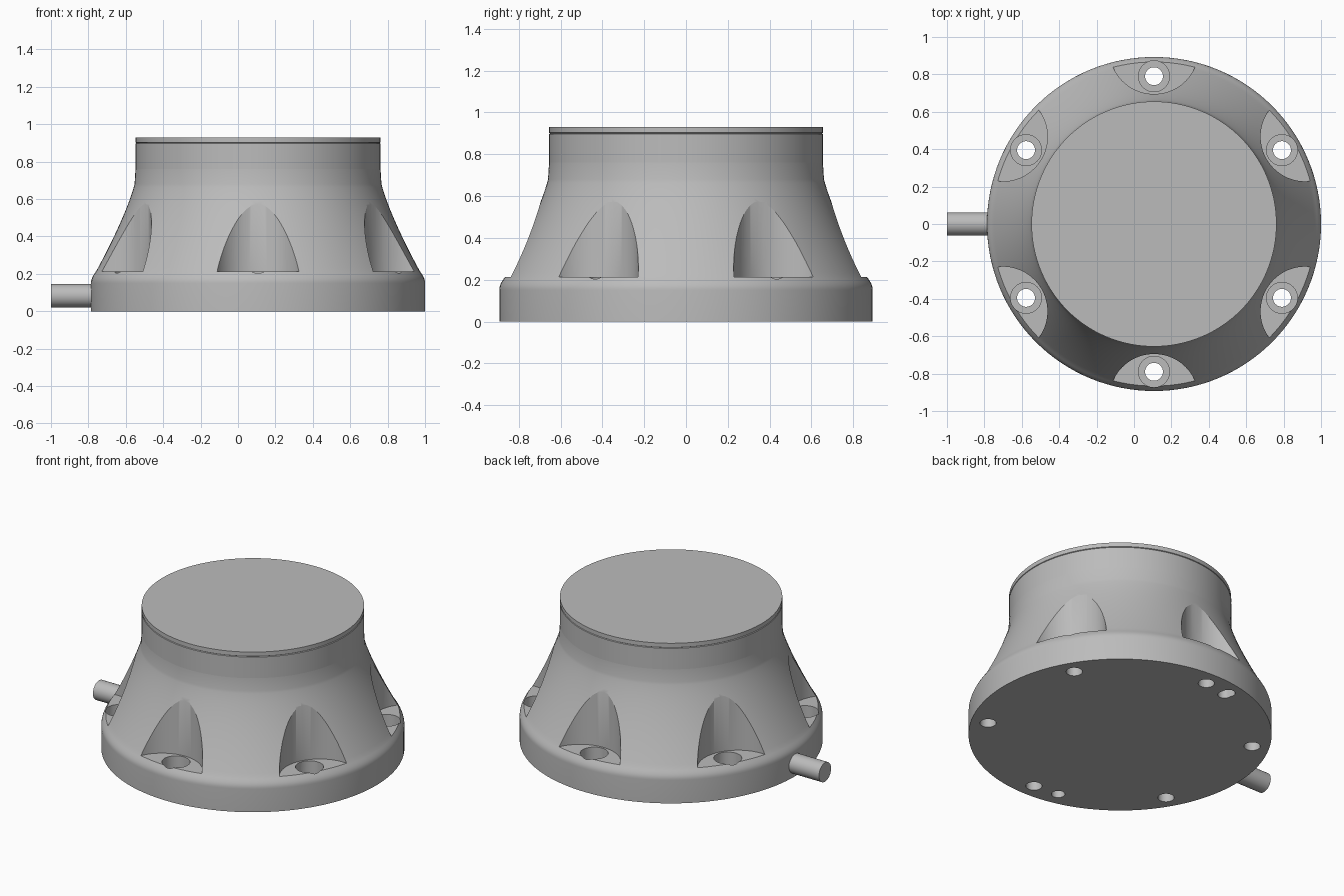
import bpy, bmesh
from math import radians, cos, sin, tau
from mathutils import Vector, Matrix
from mathutils.geometry import interpolate_bezier

if "Cube" in bpy.data.objects:
    bpy.data.objects.remove(bpy.data.objects["Cube"])

AXIS = Vector((0.107, 0, 0))   # axis of the round body
BOLT_R = 0.79                  # bolt circle radius
RIM = 0.655                    # upper collar radius

metal = bpy.data.materials.new("satin grey")
metal.use_nodes = True
grey = (0.5, 0.5, 0.5, 1)
metal.diffuse_color = grey
metal.node_tree.nodes["Principled BSDF"].inputs["Base Color"].default_value = grey


def lathe(bm, profile, centre, steps, stretch=None):
    """Revolve (radius, z) points about a vertical line into a closed solid."""
    verts = [bm.verts.new((r, 0, z)) for r, z in profile]
    edges = [bm.edges.new(pair) for pair in zip(verts, verts[1:])]
    out = bmesh.ops.spin(bm, geom=verts + edges, cent=(0, 0, 0), axis=(0, 0, 1),
                         angle=tau, steps=steps, use_duplicate=False)
    new = [v for v in bm.verts if not v.tag]
    bmesh.ops.remove_doubles(bm, verts=new, dist=1e-5)
    new = [v for v in bm.verts if not v.tag]
    for v in new:
        if stretch:   # pull the two halves apart along a direction to form a slot
            side = v.co.dot(stretch)
            if abs(side) > 1e-6:
                v.co += stretch if side > 0 else -stretch
        v.co += centre
        v.tag = True


def finish(name, bm):
    bmesh.ops.recalc_face_normals(bm, faces=bm.faces)
    mesh = bpy.data.meshes.new(name)
    bm.to_mesh(mesh)
    bm.free()
    obj = bpy.data.objects.new(name, mesh)
    bpy.context.collection.objects.link(obj)
    mesh.materials.append(metal)
    return obj


def activate(obj):
    bpy.ops.object.select_all(action='DESELECT')
    obj.select_set(True)
    bpy.context.view_layer.objects.active = obj


def solid(name, profile, steps=128):
    bm = bmesh.new()
    lathe(bm, profile, AXIS, steps)
    return finish(name, bm)


def cut(target, cutter):
    mod = target.modifiers.new("cut", 'BOOLEAN')
    mod.operation = 'DIFFERENCE'
    mod.solver = 'EXACT'
    mod.object = cutter
    activate(target)
    bpy.ops.object.modifier_apply(modifier=mod.name)
    bpy.data.objects.remove(cutter)


def polar(radius, degrees):
    a = radians(degrees)
    return AXIS + Vector((radius * cos(a), radius * sin(a), 0))


def bezier(points, count):
    return [(p.x, p.y) for p in interpolate_bezier(*[Vector(p) for p in points], count)]


# Flared housing with a rounded shoulder
shoulder = bezier([(0.893, 0.15), (0.893, 0.175), (0.882, 0.19), (0.865, 0.215)], 8)
flare = bezier([(0.865, 0.215), (0.785, 0.36), (0.69, 0.56), (0.66, 0.68)], 24)
housing = solid("flared_housing", [(0, 0), (0.893, 0)] + shoulder + flare[1:]
                + [(RIM, 0.76), (0, 0.76)])

# Scalloped pockets above each bolt
bm = bmesh.new()
for k in range(6):
    lathe(bm, [(0, 0.213), (0.239, 0.213), (0.239, 0.9), (0, 0.9)],
          polar(0.934, 30 + 60 * k), 96)
cut(housing, finish("pocket_cutter", bm))

# Counterbored bolt holes, plus a locating hole and slot underneath
bm = bmesh.new()
for k in range(6):
    lathe(bm, [(0, -0.1), (0.048, -0.1), (0.048, 0.1), (0.083, 0.1), (0.083, 0.3), (0, 0.3)],
          polar(BOLT_R, 30 + 60 * k), 32)
pin = [(0, -0.1), (0.04, -0.1), (0.04, 0.1), (0, 0.1)]
lathe(bm, pin, polar(BOLT_R, 257.5), 32)
lathe(bm, pin, polar(BOLT_R, 102.5), 32, (polar(0.015, 102.5) - AXIS))
cut(housing, finish("hole_cutter", bm))

# Collar and lid stacked on the housing
collar = solid("collar_ring", [(0, 0.76), (RIM, 0.76), (RIM, 0.897), (0.65, 0.9), (0, 0.9)])
lid = solid("top_lid", [(0, 0.9), (0.65, 0.9), (RIM, 0.903), (RIM, 0.93), (0, 0.93)])

# Cable leaving the side of the base
bm = bmesh.new()
bmesh.ops.create_cone(bm, cap_ends=True, segments=48, radius1=0.062, radius2=0.062, depth=0.25,
                      matrix=Matrix.Translation((-0.875, 0, 0.083))
                      @ Matrix.Rotation(radians(90), 4, 'Y'))
cable = finish("side_cable", bm)

for obj in (housing, collar, lid, cable):
    activate(obj)
    bpy.ops.object.shade_smooth_by_angle(angle=radians(25))
